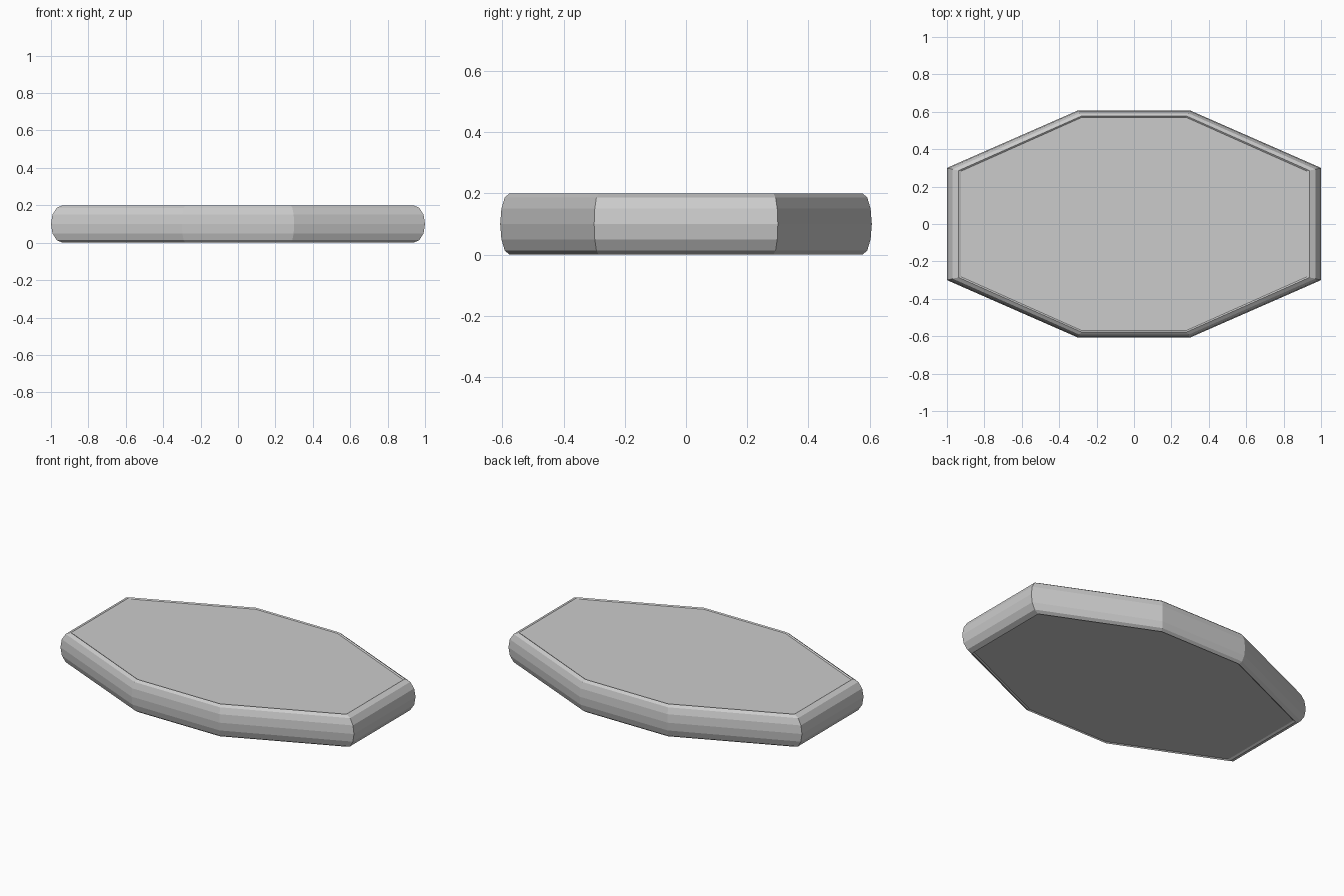
import bpy, bmesh, math

if "Cube" in bpy.data.objects:
    bpy.data.objects.remove(bpy.data.objects["Cube"])

# Octagon outline, widest contour at mid height
OUTLINE = [(1, -0.3), (1, 0.3), (0.3, 0.607), (-0.3, 0.607),
           (-1, 0.3), (-1, -0.3), (-0.3, -0.607), (0.3, -0.607)]

# Rim cross-section as (inset, z): faceted half round with a slight inner lip
profile = [(1.0, 0.006)]
for i in range(7):
    a = math.radians(-90 + 30 * i)
    profile.append((0.82 * (1 - math.cos(a)), 0.1 + 0.1 * math.sin(a)))
profile.append((1.0, 0.194))

bm = bmesh.new()
rings = [[bm.verts.new((x * (1 - 0.075 * t), y * (1 - 0.06 * t), z))
          for x, y in OUTLINE] for t, z in profile]

# Rounded rim
for low, high in zip(rings, rings[1:]):
    for i in range(8):
        j = (i + 1) % 8
        bm.faces.new((low[i], low[j], high[j], high[i]))

# Flat panels, top and bottom
bm.faces.new(rings[-1])
bm.faces.new(rings[0][::-1])
bmesh.ops.recalc_face_normals(bm, faces=bm.faces)

mesh = bpy.data.meshes.new("octagonal_slab")
bm.to_mesh(mesh)
bm.free()
slab = bpy.data.objects.new("octagonal_slab", mesh)
bpy.context.collection.objects.link(slab)
